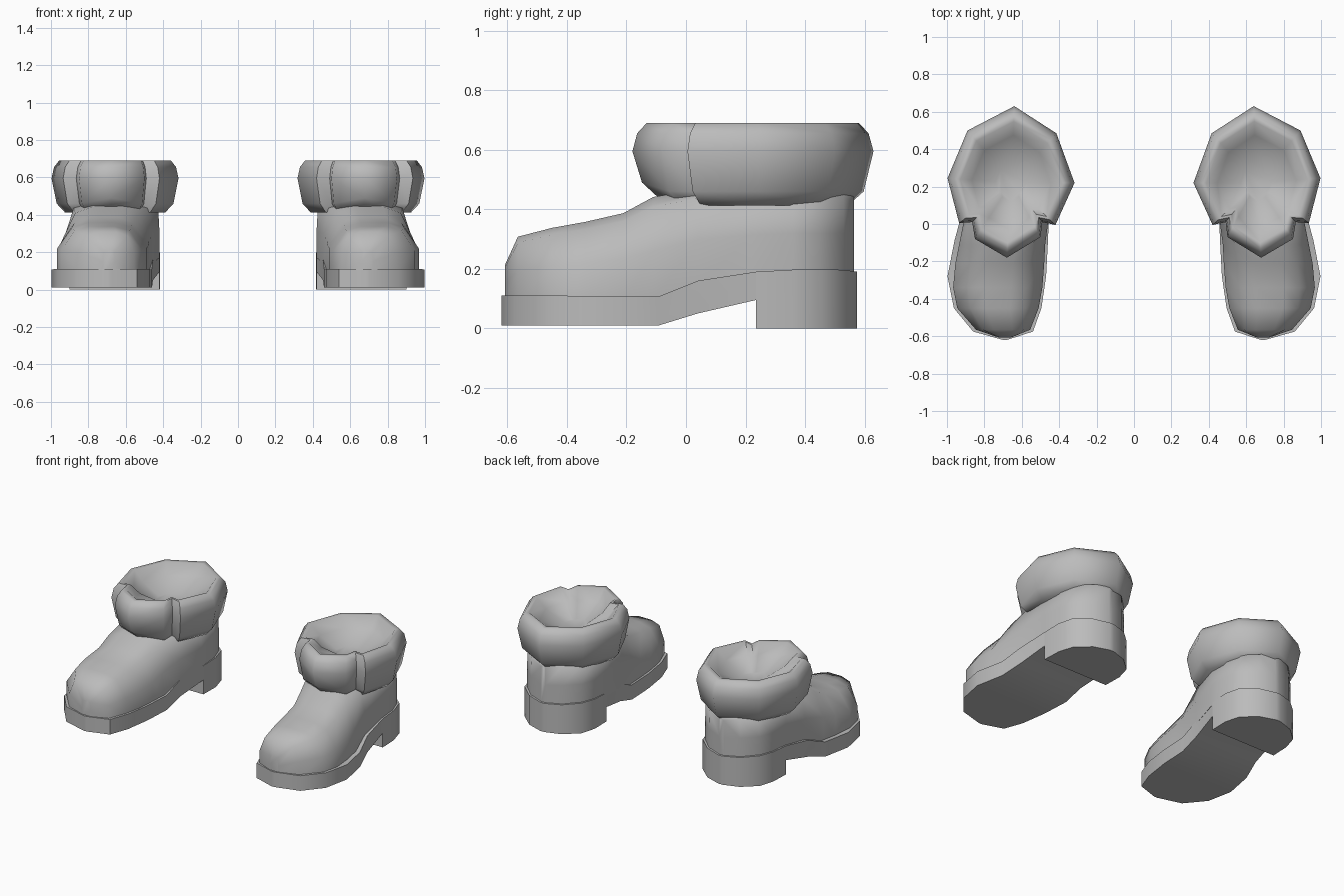
import bpy
import bmesh
import math

cube = bpy.data.objects.get("Cube")
if cube:
    bpy.data.objects.remove(cube, do_unlink=True)

# One plain grey for everything
grey = bpy.data.materials.new("plain_grey")
grey.use_nodes = True
grey.diffuse_color = (0.5, 0.5, 0.5, 1)
grey.node_tree.nodes["Principled BSDF"].inputs["Base Color"].default_value = (0.5, 0.5, 0.5, 1)


def loft(name, rings, side, angle):
    """Skin closed rings of equal length, cap both ends; side=-1 mirrors in x."""
    bm = bmesh.new()
    loops = [[bm.verts.new((side * x, y, z)) for x, y, z in ring] for ring in rings]
    n = len(rings[0])
    for a, b in zip(loops, loops[1:]):
        for i in range(n):
            j = (i + 1) % n
            bm.faces.new((a[i], a[j], b[j], b[i]))
    bm.faces.new(loops[0])
    bm.faces.new(loops[-1])
    bmesh.ops.recalc_face_normals(bm, faces=bm.faces)
    mesh = bpy.data.meshes.new(name)
    bm.to_mesh(mesh)
    bm.free()
    mesh.materials.append(grey)
    obj = bpy.data.objects.new(name, mesh)
    bpy.context.collection.objects.link(obj)
    bpy.ops.object.select_all(action="DESELECT")
    obj.select_set(True)
    bpy.context.view_layer.objects.active = obj
    bpy.ops.object.shade_smooth_by_angle(angle=math.radians(angle))
    return obj


# Sole with heel block: y, inner x, outer x, top z, bottom z
SOLE = [
    (-0.62, 0.68, 0.70, 0.11, 0.01),
    (-0.575, 0.54, 0.86, 0.11, 0.01),
    (-0.45, 0.495, 0.963, 0.11, 0.01),
    (-0.28, 0.47, 0.997, 0.108, 0.01),
    (-0.09, 0.46, 0.96, 0.108, 0.01),
    (0.04, 0.455, 0.925, 0.16, 0.05),
    (0.235, 0.42, 0.90, 0.19, 0.095),
    (0.235, 0.42, 0.90, 0.19, 0.0),
    (0.36, 0.417, 0.895, 0.197, 0.0),
    (0.46, 0.445, 0.865, 0.20, 0.0),
    (0.54, 0.535, 0.775, 0.195, 0.0),
    (0.575, 0.64, 0.67, 0.19, 0.0),
]

# Foot and ankle: y, inner x, outer x, base z, top z, shoulder width
UPPER = [
    (-0.608, 0.66, 0.72, 0.09, 0.215, 0.9),
    (-0.565, 0.555, 0.845, 0.09, 0.31, 0.75),
    (-0.45, 0.51, 0.945, 0.09, 0.34, 0.68),
    (-0.34, 0.49, 0.967, 0.09, 0.36, 0.66),
    (-0.21, 0.48, 0.955, 0.09, 0.39, 0.66),
    (-0.11, 0.475, 0.935, 0.09, 0.445, 0.72),
    (0.04, 0.455, 0.905, 0.14, 0.47, 0.88),
    (0.22, 0.42, 0.89, 0.17, 0.47, 0.97),
    (0.36, 0.425, 0.885, 0.18, 0.47, 0.97),
    (0.45, 0.455, 0.855, 0.18, 0.47, 0.97),
    (0.53, 0.54, 0.77, 0.18, 0.47, 0.97),
    (0.565, 0.64, 0.67, 0.18, 0.45, 0.97),
]

# Widest outline of the cuff, with a notch on each side of the front flap
CUFF = [
    (0.64, 0.63), (0.89, 0.50), (0.997, 0.245), (0.935, 0.005), (0.865, 0.01),
    (0.85, -0.08), (0.68, -0.18), (0.50, -0.07), (0.49, 0.01),
    (0.42, -0.005), (0.318, 0.22), (0.415, 0.485),
]
CUFF_CENTRE = (0.655, 0.22)
# Cuff levels: scale, z (outside going up, then down into the opening)
LEVELS = [(0.79, 0.412), (0.92, 0.46), (1.0, 0.595), (0.96, 0.655), (0.88, 0.69),
          (0.80, 0.69), (0.62, 0.63), (0.25, 0.57)]


def sole_ring(y, xi, xo, top, bottom):
    return [(xi, y, bottom), (xo, y, bottom), (xo, y, top), (xi, y, top)]


def upper_ring(y, xi, xo, base, top, shoulder):
    mid, half = (xi + xo) / 2, (xo - xi) / 2
    arch = [(-1, 0), (1, 0), (1, 0.48), (shoulder, 0.9), (shoulder * 0.45, 0.99),
            (-shoulder * 0.45, 0.99), (-shoulder, 0.9), (-1, 0.48)]
    return [(mid + t * half, y, base + h * (top - base)) for t, h in arch]


def cuff_ring(scale, z):
    cx, cy = CUFF_CENTRE
    ring = []
    for x, y in CUFF:
        # The lower front edge lifts over the instep
        lift = 0.03 if y < -0.1 and z < 0.5 else 0
        ring.append((cx + (x - cx) * scale, cy + (y - cy) * scale, z + lift))
    return ring


for label, side in (("left", 1), ("right", -1)):
    loft(label + "_sole", [sole_ring(*s) for s in SOLE], side, 50)
    loft(label + "_upper", [upper_ring(*s) for s in UPPER], side, 75)
    loft(label + "_cuff", [cuff_ring(*s) for s in LEVELS], side, 62)
